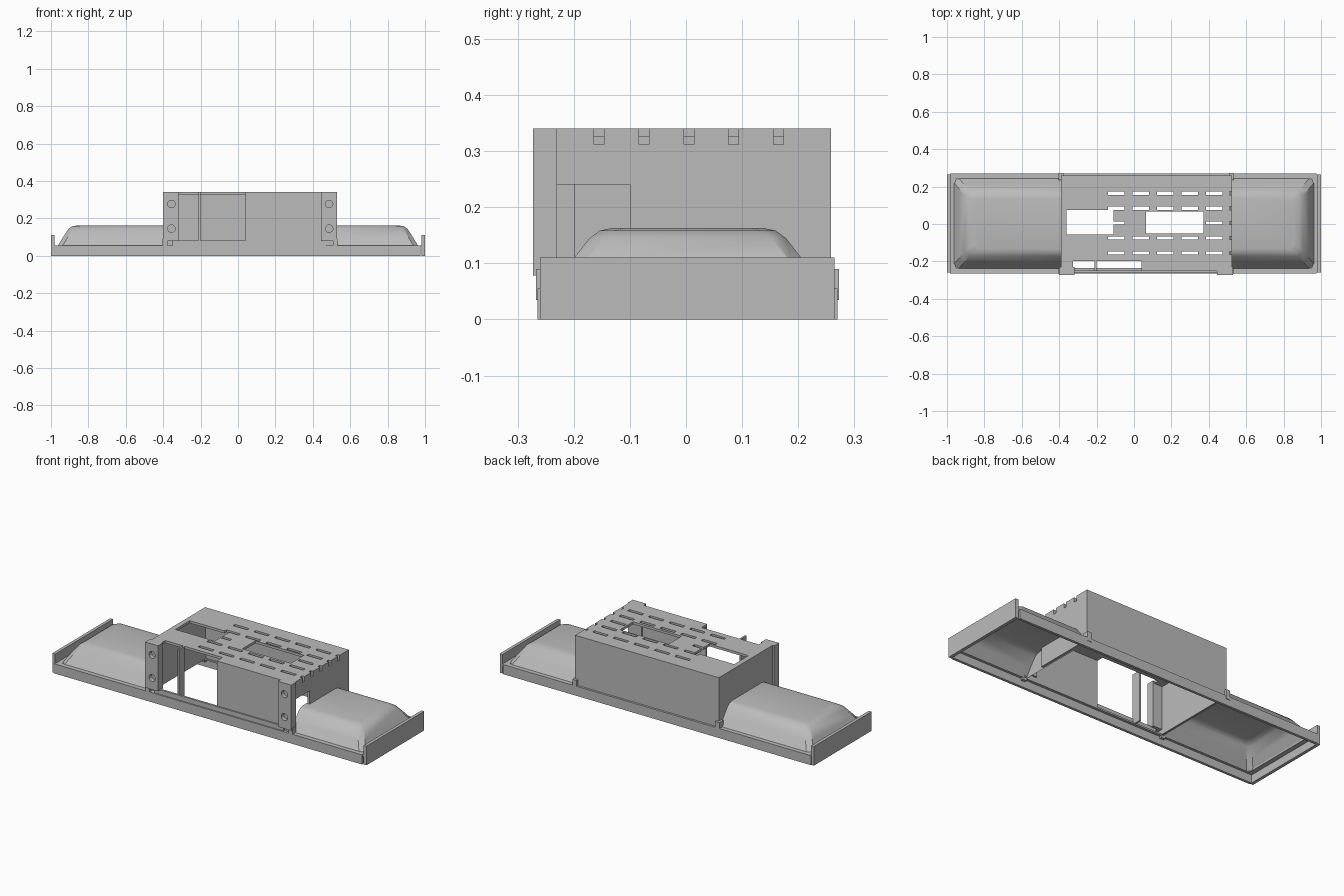
import bpy, bmesh
from mathutils import Matrix

cube = bpy.data.objects.get("Cube")
if cube:
    bpy.data.objects.remove(cube, do_unlink=True)

grey = bpy.data.materials.new("plain_grey")
grey.use_nodes = True
grey.diffuse_color = (0.5, 0.5, 0.5, 1)
grey.node_tree.nodes["Principled BSDF"].inputs["Base Color"].default_value = (0.5, 0.5, 0.5, 1)


def finish(name, bm):
    bmesh.ops.recalc_face_normals(bm, faces=bm.faces)
    mesh = bpy.data.meshes.new(name)
    bm.to_mesh(mesh)
    bm.free()
    mesh.materials.append(grey)
    ob = bpy.data.objects.new(name, mesh)
    bpy.context.collection.objects.link(ob)
    return ob


def add_box(bm, x, y, z):
    """Add a box given as (min, max) along each axis."""
    verts = bmesh.ops.create_cube(bm, size=1)["verts"]
    for v in verts:
        v.co = [(a + b) / 2 + c * (b - a) for (a, b), c in zip((x, y, z), v.co)]


def box(name, x, y, z):
    bm = bmesh.new()
    add_box(bm, x, y, z)
    return finish(name, bm)


def apply(ob, modifier):
    bpy.ops.object.select_all(action="DESELECT")
    bpy.context.view_layer.objects.active = ob
    ob.select_set(True)
    bpy.ops.object.modifier_apply(modifier=modifier.name)


def cut(ob, cutter):
    mod = ob.modifiers.new("cut", "BOOLEAN")
    mod.operation = "DIFFERENCE"
    mod.solver = "EXACT"
    mod.use_self = True
    mod.object = cutter
    apply(ob, mod)


# Base frame: rails, inner shelf and raised end plates
for name, y0, y1, shelf in (("front", -0.265, -0.25, -0.235), ("back", 0.255, 0.27, 0.24)):
    box(name + "_rail", (-0.985, 0.975), (y0, y1), (0, 0.055))
    box(name + "_shelf", (-0.985, 0.975), sorted((shelf, (y0 + y1) / 2)), (0.046, 0.055))
for name, x0, x1, s0, s1 in (("right", -1, -0.982, -0.982, -0.955), ("left", 0.982, 1, 0.955, 0.982)):
    box(name + "_end_plate", (x0, x1), (-0.26, 0.265), (0, 0.11))
    box(name + "_end_shelf", (s0, s1), (-0.26, 0.265), (0.046, 0.055))


# Reflector trays: lofted open shells with sloping sides and outer end
def tray(name, side, inner):
    bm = bmesh.new()
    levels = ((0.965, 0.245, 0.05), (0.935, 0.21, 0.1), (0.905, 0.175, 0.145),
              (0.885, 0.157, 0.158), (0.855, 0.135, 0.163))
    rings = []
    for end, half, z in levels:
        ring = [(inner, -half), (side * (end - 0.025), -half), (side * end, -half + 0.025),
                (side * end, half - 0.025), (side * (end - 0.025), half), (inner, half)]
        rings.append([bm.verts.new((x, y + 0.003, z)) for x, y in ring])
    for low, high in zip(rings, rings[1:]):
        for i in range(6):
            j = (i + 1) % 6
            bm.faces.new((low[i], low[j], high[j], high[i]))
    bm.faces.new(rings[-1])
    ob = finish(name, bm)
    if max(f.normal.z for f in ob.data.polygons) < 0.9:
        ob.data.flip_normals()
    mod = ob.modifiers.new("shell", "SOLIDIFY")
    mod.thickness = 0.006
    mod.offset = -1
    apply(ob, mod)
    bpy.ops.object.shade_smooth_by_angle(angle=0.5)


tray("right_reflector", -1, -0.385)
tray("left_reflector", 1, 0.505)

# Housing openings: vents, edge notches, roof windows, front and side gaps
bm = bmesh.new()
for row in range(5):
    y = -0.155 + 0.08 * row
    for col in range(5):
        x = -0.14 + 0.131 * col
        if row == 2 and col in (1, 2, 3):
            continue
        add_box(bm, (x, x + 0.09), (y - 0.009, y + 0.009), (0.3, 0.4))
    add_box(bm, (0.51, 0.6), (y - 0.009, y + 0.009), (0.312, 0.4))
add_box(bm, (-0.36, -0.11), (-0.055, 0.076), (0.3, 0.41))
add_box(bm, (0.063, 0.372), (-0.051, 0.068), (0.3, 0.41))
add_box(bm, (-0.325, 0.04), (-0.3, -0.198), (0.29, 0.42))
add_box(bm, (0.45, 0.6), (-0.23, -0.1), (0, 0.24))
cutter = finish("opening_cutter", bm)
cutter.hide_render = True

# Housing shell
roof = box("housing_roof", (-0.39, 0.525), (-0.25, 0.258), (0.326, 0.34))
left_wall = box("housing_left_wall", (0.512, 0.525), (-0.25, 0.258), (0.05, 0.326))
cut(roof, cutter)
cut(left_wall, cutter)
bpy.data.objects.remove(cutter, do_unlink=True)
box("housing_right_wall", (-0.39, -0.378), (-0.25, 0.258), (0.05, 0.326))
box("housing_back_wall", (-0.378, 0.512), (0.246, 0.258), (0.05, 0.326))
box("housing_front_wall", (0.04, 0.512), (-0.25, -0.238), (0.05, 0.326))
box("front_sill", (-0.35, 0.47), (-0.258, -0.246), (0.05, 0.082))
box("window_post", (-0.211, -0.201), (-0.25, -0.198), (0.05, 0.34))

# Mounting flanges with recessed round holes
bm = bmesh.new()
for x in (-0.356, 0.487):
    for z in (0.145, 0.277):
        spot = Matrix.Translation((x, -0.273, z)) @ Matrix.Rotation(1.5708, 4, "X")
        bmesh.ops.create_cone(bm, cap_ends=True, segments=24, radius1=0.02,
                              radius2=0.02, depth=0.05, matrix=spot)
holes = finish("hole_cutter", bm)
holes.hide_render = True
for name, x0, x1 in (("right", -0.4, -0.318), ("left", 0.445, 0.53)):
    flange = box(name + "_flange", (x0, x1), (-0.273, -0.23), (0.078, 0.34))
    cut(flange, holes)
bpy.data.objects.remove(holes, do_unlink=True)

# Corner clips that hold the housing to the rails
for side, x in (("right", -0.39), ("left", 0.52)):
    for end, y in (("front", (-0.267, -0.235)), ("back", (0.235, 0.273))):
        box(f"{side}_{end}_clip", (x - 0.013, x + 0.013), y, (0.035, 0.09))
